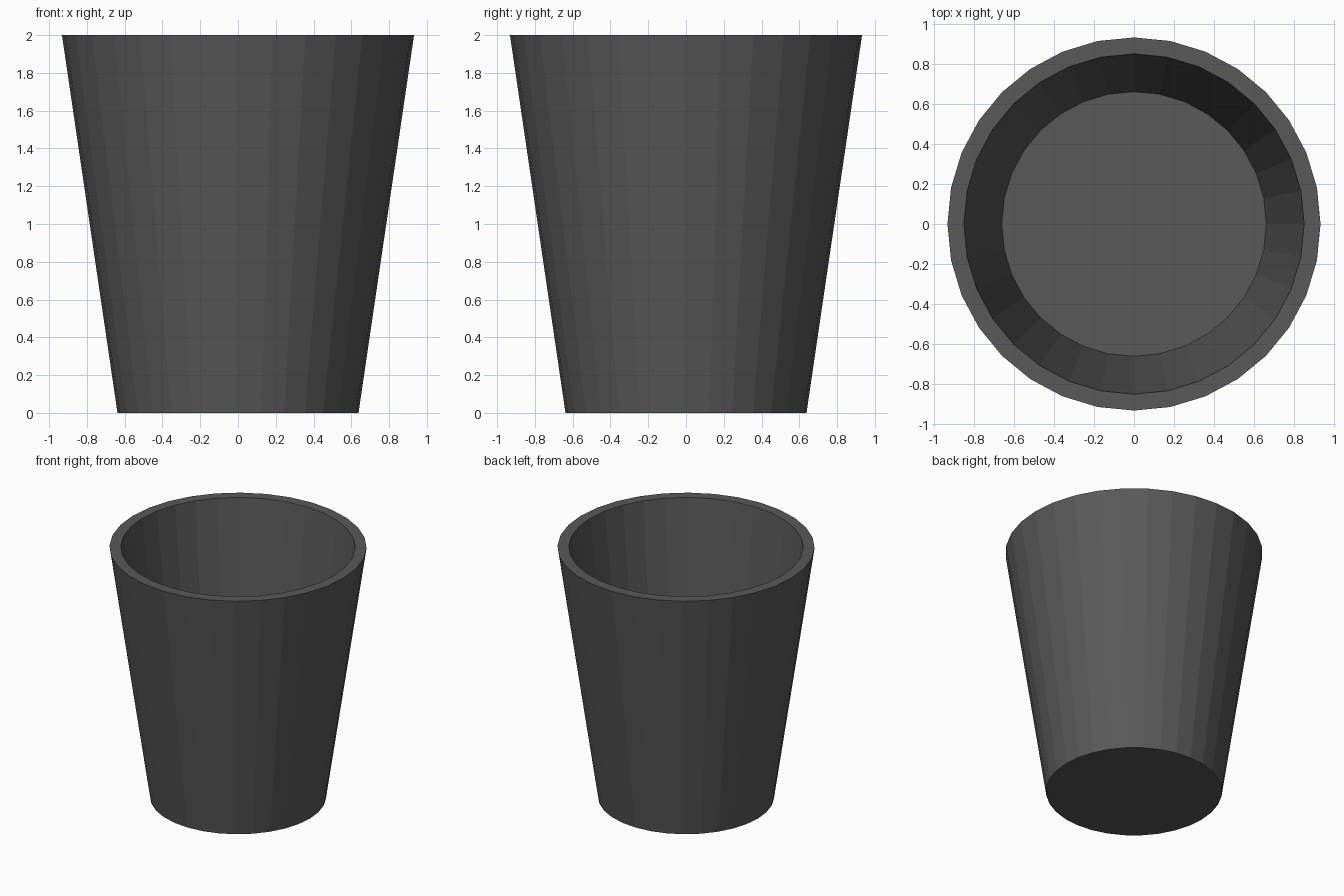
import bpy, bmesh
from math import cos, sin, pi

if "Cube" in bpy.data.objects:
    bpy.data.objects.remove(bpy.data.objects["Cube"])

SIDES = 32

# Half profile (radius, height): base, outer rim, inner rim, inner floor
PROFILE = [(0.638, 0.0), (0.932, 2.0), (0.85, 2.0), (0.661, 0.4)]

bm = bmesh.new()
rings = [[bm.verts.new((r * cos(2 * pi * i / SIDES), r * sin(2 * pi * i / SIDES), z))
          for i in range(SIDES)] for r, z in PROFILE]

# Outer wall, flat rim and inner wall
for low, high in zip(rings, rings[1:]):
    for i in range(SIDES):
        j = (i + 1) % SIDES
        bm.faces.new((low[i], low[j], high[j], high[i]))

# Underside and inner floor
bm.faces.new(rings[0][::-1])
bm.faces.new(rings[-1])
bmesh.ops.recalc_face_normals(bm, faces=bm.faces)

mesh = bpy.data.meshes.new("cup")
bm.to_mesh(mesh)
bm.free()
cup = bpy.data.objects.new("cup", mesh)
bpy.context.collection.objects.link(cup)

# Dark grey finish
finish = bpy.data.materials.new("dark_grey")
finish.diffuse_color = (0.1, 0.1, 0.1, 1)
finish.use_nodes = True
finish.node_tree.nodes["Principled BSDF"].inputs["Base Color"].default_value = finish.diffuse_color
mesh.materials.append(finish)
